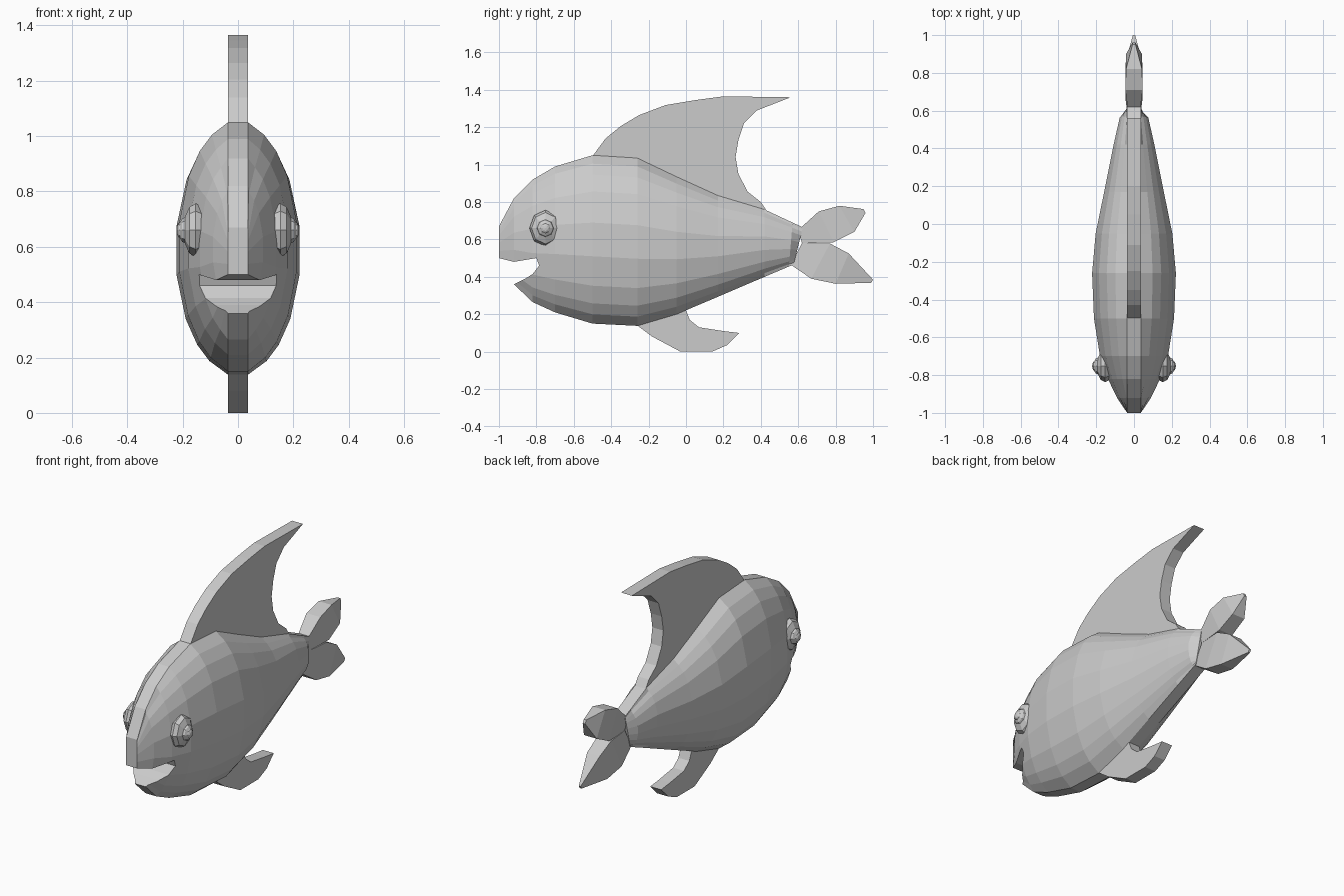
import bpy, bmesh, math
from mathutils import Matrix

cube = bpy.data.objects.get("Cube")
if cube:
    bpy.data.objects.remove(cube, do_unlink=True)

grey = bpy.data.materials.new("plain grey")
grey.use_nodes = True
COLOUR = (0.6, 0.6, 0.6, 1)
grey.diffuse_color = COLOUR
grey.node_tree.nodes["Principled BSDF"].inputs["Base Color"].default_value = COLOUR
STRIP = 0.036  # half width of the flat ridge and of the fins


def finish(bm, name):
    bmesh.ops.recalc_face_normals(bm, faces=bm.faces)
    mesh = bpy.data.meshes.new(name)
    bm.to_mesh(mesh)
    bm.free()
    mesh.materials.append(grey)
    obj = bpy.data.objects.new(name, mesh)
    bpy.context.collection.objects.link(obj)
    return obj


def loft(name, rings):
    """Skin closed rings of equal length and cap both ends."""
    bm = bmesh.new()
    loops = [[bm.verts.new(p) for p in ring] for ring in rings]
    n = len(loops[0])
    for a, b in zip(loops, loops[1:]):
        for i in range(n):
            j = (i + 1) % n
            bm.faces.new((a[i], a[j], b[j], b[i]))
    bm.faces.new(loops[0])
    bm.faces.new(loops[-1])
    return finish(bm, name)


def slab(name, outline, half):
    """Side outline (y, z) given thickness along x."""
    return loft(name, [[(x, y, z) for y, z in outline] for x in (-half, half)])


# Body: oval sections (y, top, bottom, half width, lean of the section)
HEIGHTS = (1, 0.9, 0.77, 0.57, 0.2, -0.2, -0.55, -0.76, -0.89, -1)
sections = [
    (-1.0, 0.67, 0.45, 0.035, 0), (-0.92, 0.82, 0.36, 0.09, 0),
    (-0.82, 0.92, 0.265, 0.138, 0), (-0.7, 0.99, 0.21, 0.18, 0),
    (-0.5, 1.05, 0.15, 0.212, 0), (-0.26, 1.035, 0.138, 0.222, 0),
    (-0.05, 0.935, 0.2, 0.203, 0), (0.17, 0.835, 0.293, 0.158, 0),
    (0.42, 0.76, 0.4, 0.108, 0), (0.56, 0.69, 0.455, 0.076, 0.01),
    (0.6, 0.665, 0.465, 0.036, 0.025),
]
rings = []
for y, top, bottom, half, lean in sections:
    mid, rise = (top + bottom) / 2, (top - bottom) / 2
    side = [(max(STRIP, half * min(1, 1.02 * math.sqrt(1 - u * u))), y + lean * u, mid + rise * u)
            for u in HEIGHTS]
    rings.append(side + [(-x, yy, z) for x, yy, z in reversed(side)])
body = loft("body", rings)

# Open mouth cut out of the front
cutter = slab("mouth_cutter", [
    (-1.1, 0.5), (-1.0, 0.5), (-0.92, 0.48), (-0.8, 0.5), (-0.785, 0.46),
    (-0.82, 0.415), (-0.86, 0.39), (-0.92, 0.36), (-1.1, 0.3)], 0.4)
cutter.hide_render = True
cut = body.modifiers.new("mouth", "BOOLEAN")
cut.operation, cut.solver, cut.object = "DIFFERENCE", "EXACT", cutter
bpy.context.view_layer.update()
carved = bpy.data.meshes.new_from_object(
    body.evaluated_get(bpy.context.evaluated_depsgraph_get()))
body.modifiers.clear()
body.data = carved
bpy.data.objects.remove(cutter, do_unlink=True)

# Tall swept back fin and small belly fin
slab("dorsal_fin", [
    (-0.5, 1.045), (-0.43, 1.14), (-0.35, 1.205), (-0.25, 1.265), (-0.11, 1.318),
    (0.05, 1.345), (0.2, 1.365), (0.56, 1.36), (0.38, 1.29), (0.31, 1.22),
    (0.28, 1.13), (0.265, 1.04), (0.28, 0.95), (0.33, 0.855), (0.4, 0.8),
    (0.43, 0.755), (0.2, 0.78), (-0.26, 0.98)], STRIP)
slab("belly_fin", [
    (-0.26, 0.14), (-0.18, 0.08), (-0.03, 0), (0.14, 0), (0.22, 0.035),
    (0.285, 0.1), (0.2, 0.11), (0.07, 0.13), (0.02, 0.17), (0, 0.22), (-0.12, 0.22)], STRIP)


# Tail lobes: stations of (upper y, upper z, lower y, lower z, half thickness)
def tail_lobe(name, stations):
    loft(name, [[(h, ya, za), (-h, ya, za), (-h, yb, zb), (h, yb, zb)]
                for ya, za, yb, zb, h in stations])


tail_lobe("upper_tail_lobe", [
    (0.6, 0.65, 0.62, 0.58, 0.032), (0.71, 0.75, 0.79, 0.585, 0.046),
    (0.82, 0.78, 0.9, 0.64, 0.042), (0.95, 0.762, 0.96, 0.742, 0.008)])
tail_lobe("lower_tail_lobe", [
    (0.62, 0.58, 0.56, 0.465, 0.032), (0.77, 0.578, 0.67, 0.39, 0.046),
    (0.87, 0.525, 0.8, 0.363, 0.042), (1.0, 0.385, 0.99, 0.368, 0.006)])


# Bulging eyes made of stacked flattened balls
def ball(name, x, size):
    bm = bmesh.new()
    bmesh.ops.create_uvsphere(bm, u_segments=8, v_segments=6, radius=1)
    bm.transform(Matrix.Translation((x, -0.752, 0.66)) @ Matrix.Diagonal((*size, 1))
                 @ Matrix.Rotation(math.pi / 2, 4, "Y"))
    finish(bm, name)


for label, s in (("left", 1), ("right", -1)):
    ball(label + "_eye", s * 0.153, (0.045, 0.085, 0.097))
    ball(label + "_iris", s * 0.188, (0.028, 0.046, 0.048))
    ball(label + "_pupil", s * 0.206, (0.016, 0.028, 0.03))
